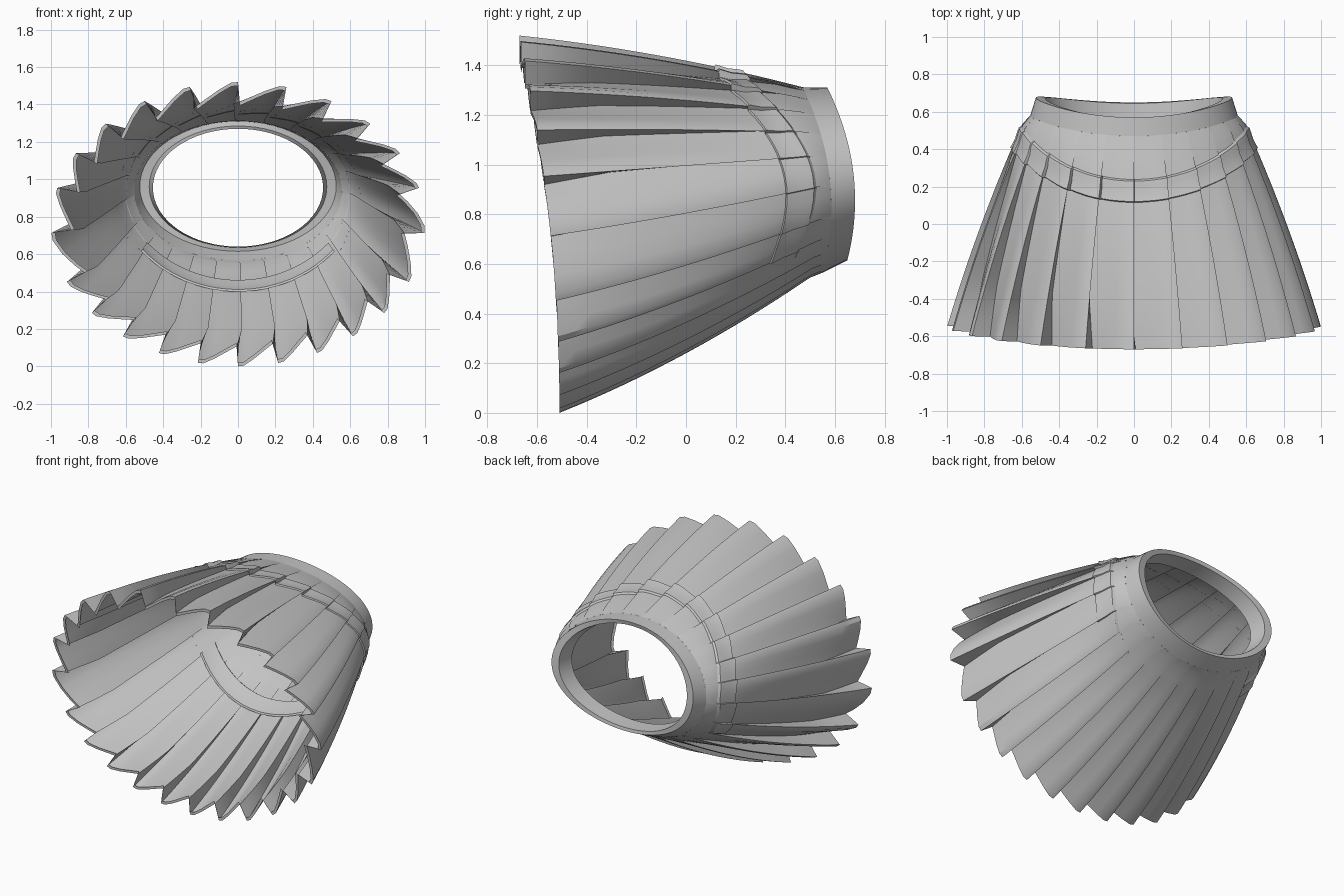
import bpy, bmesh, math

if "Cube" in bpy.data.objects:
    bpy.data.objects.remove(bpy.data.objects["Cube"])

PLEATS = 24
# one pleat: (fraction around the pleat, fraction of the depth)
TOOTH = [(0.0, 0.0), (0.14, 0.03), (0.4, 0.34), (0.7, 0.72), (1.0, 1.0)]

# rings: centre y, y tilt, y bow, top z, bottom z, half width
HEM = (-0.55, -0.08, -0.04, 1.52, 0.0, 1.0)
HIP = (0.53, -0.04, -0.07, 1.325, 0.545, 0.60)
BAND = (0.58, -0.04, -0.07, 1.312, 0.565, 0.555)
WAIST = (0.675, -0.04, -0.065, 1.31, 0.615, 0.525)
RIM = (0.67, -0.04, -0.065, 1.285, 0.635, 0.475)
LINING = (0.56, -0.04, -0.065, 1.27, 0.64, 0.455)

grey = bpy.data.materials.new("grey cloth")
grey.diffuse_color = (0.55, 0.55, 0.55, 1)
grey.use_nodes = True
grey.node_tree.nodes["Principled BSDF"].inputs["Base Color"].default_value = grey.diffuse_color


def mix(a, b, t):
    return tuple(p + (q - p) * t for p, q in zip(a, b))


def skirt_ring(v):
    """Ring between hem (v=0) and hip (v=1) with a slight outward bulge."""
    y, c1, c2, zt, zb, hx = mix(HEM, HIP, v)
    b = 4 * v * (1 - v)
    return (y, c1, c2, zt + 0.02 * b, zb - 0.035 * b, hx + 0.02 * b)


def point(ring, a, inset=0.0):
    y, c1, c2, zt, zb, hx = ring
    s = math.sin(a)
    return ((hx - inset) * math.cos(a), y + c1 * s + c2 * s * s,
            (zt + zb) / 2 + ((zt - zb) / 2 - inset) * s)


def depth(v):
    return 0.1 * max(0.0, 1 - v / 0.92) ** 0.8 + 0.006


def pleat_angle(k, u, v):
    """Angle of a pleat point; the fold tucks under its neighbour away from the hem."""
    if u == 1.0:
        u = 0.96 + 0.15 * min(1.0, v / 0.25)
    a = math.pi / 2 + (k + u) * 2 * math.pi / PLEATS
    # pleats sit closer together on the lower side
    shift = 5 * (1 - math.tanh(6 * math.sin(a) + 0.3))
    return a - math.radians(shift) * math.cos(a)


def pleat_row(v, extra=0.0):
    return [point(skirt_ring(v), pleat_angle(k, u, v), extra + d * depth(v))
            for k in range(PLEATS) for u, d in TOOTH]


def make(name, rows, closed=True):
    bm = bmesh.new()
    grid = [[bm.verts.new(p) for p in row] for row in rows]
    n = len(rows[0])
    for lo, hi in zip(grid, grid[1:]):
        for i in range(n if closed else n - 1):
            j = (i + 1) % n
            bm.faces.new((lo[i], hi[i], hi[j], lo[j]))
    me = bpy.data.meshes.new(name)
    bm.to_mesh(me)
    bm.free()
    ob = bpy.data.objects.new(name, me)
    bpy.context.collection.objects.link(ob)
    me.materials.append(grey)
    bpy.ops.object.select_all(action='DESELECT')
    bpy.context.view_layer.objects.active = ob
    ob.select_set(True)
    bpy.ops.object.shade_smooth_by_angle(angle=math.radians(28))
    return ob


# pleated skirt, with a narrow turned-in hem
rows = [pleat_row(0, 0.02)]
rows += [pleat_row(i / 16) for i in range(17)]
rows.append([point(BAND, pleat_angle(k, u * 0.99, 0)) for k in range(PLEATS) for u, d in TOOTH])
make("pleated_skirt", rows)

# waistband with rolled rim and inner lining
ring_angles = [i * 2 * math.pi / 64 for i in range(64)]
band_rings = [BAND, mix(BAND, WAIST, 0.5), WAIST, RIM, LINING]
make("waistband", [[point(r, a) for a in ring_angles] for r in band_rings])


# raised yoke strip, dipping towards the hem at the middle of each face
def yoke(name, first, last, side):
    rows = []
    for offset, lift in ((0.0, 0.0), (0.005, 0.009), (0.05, 0.004),
                         (0.085, 0.009), (0.105, 0.01), (0.115, -0.002)):
        row = []
        for k in range(first, last):
            for u, d in TOOTH[:4] + [(0.98, 0.95)]:
                a = pleat_angle(k, u, 0)
                v = 0.88 - 0.16 * math.sin(a) ** 2 + offset
                inset = d * depth(v) if side > 0 else depth(v)
                row.append(point(skirt_ring(v), a, inset - side * lift))
        rows.append(row)
    make(name, rows, closed=False)


yoke("hip_yoke", -8, 8, 1)
yoke("inner_yoke", 8, 16, -1)
